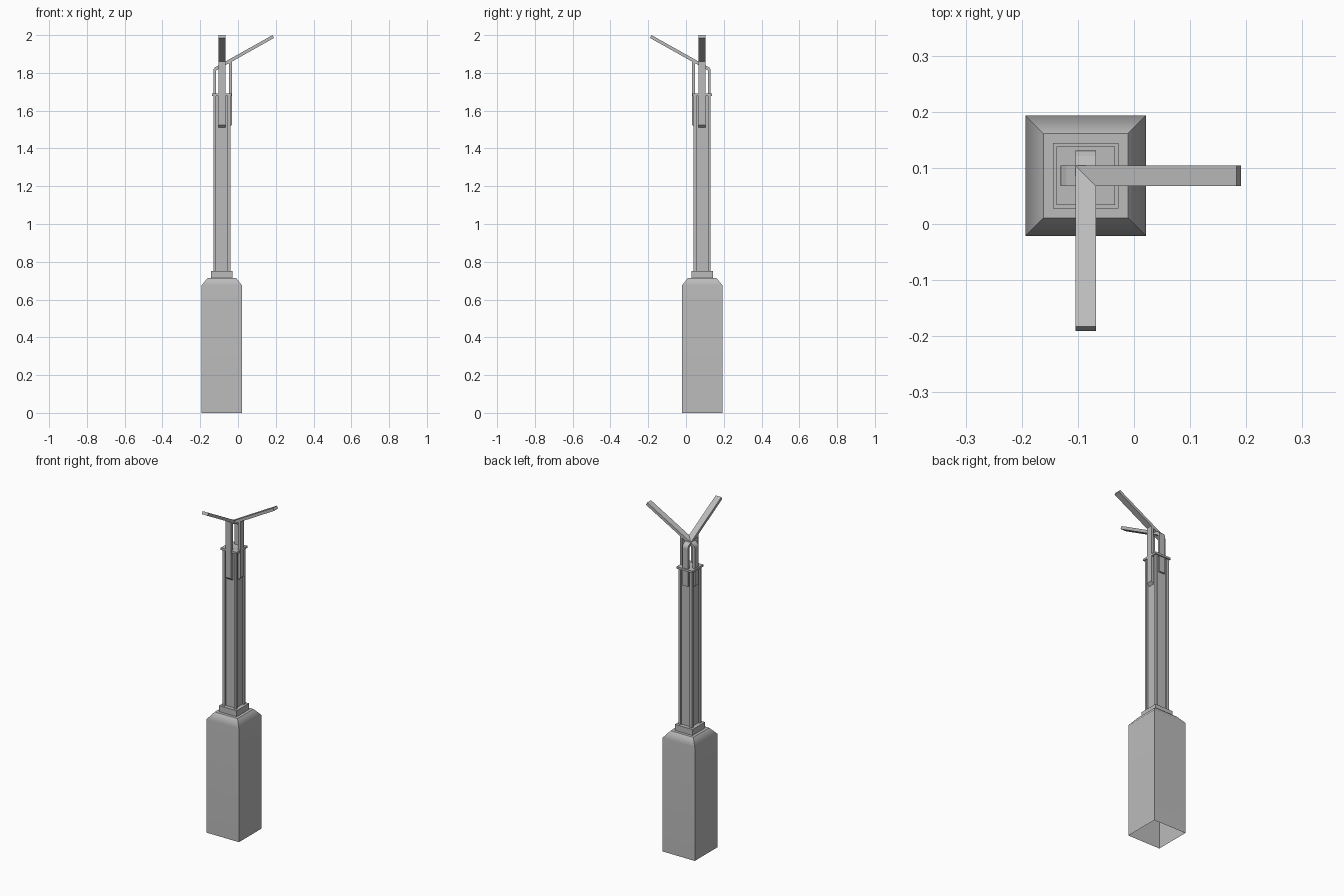
import bpy, bmesh, math
from mathutils import Matrix, Vector

cube = bpy.data.objects.get("Cube")
if cube:
    bpy.data.objects.remove(cube, do_unlink=True)

AXIS = Vector((-0.086, 0.086, 0))   # centre line of the post

grey = bpy.data.materials.new("plain grey")
grey.use_nodes = True
grey.diffuse_color = (0.5, 0.5, 0.5, 1)
grey.node_tree.nodes["Principled BSDF"].inputs["Base Color"].default_value = (0.5, 0.5, 0.5, 1)


def finish(name, bm):
    bmesh.ops.recalc_face_normals(bm, faces=bm.faces)
    mesh = bpy.data.meshes.new(name)
    bm.to_mesh(mesh)
    bm.free()
    mesh.materials.append(grey)
    obj = bpy.data.objects.new(name, mesh)
    obj.location = AXIS
    bpy.context.collection.objects.link(obj)
    return obj


def prism(name, outline, direction, matrix=Matrix()):
    """Extrude a closed outline of 3D points along a direction."""
    bm = bmesh.new()
    face = bm.faces.new([bm.verts.new(p) for p in outline])
    new = bmesh.ops.extrude_face_region(bm, geom=[face], use_keep_orig=True)["geom"]
    bmesh.ops.translate(bm, vec=direction,
                        verts=[v for v in new if isinstance(v, bmesh.types.BMVert)])
    bm.transform(matrix)
    return finish(name, bm)


def square(h, z):
    return [(-h, -h, z), (h, -h, z), (h, h, z), (-h, h, z)]


# Base: open underneath, soft shoulder at the top
bm = bmesh.new()
rings = [[bm.verts.new(p) for p in square(h, z)]
         for h, z in ((0.107, 0), (0.107, 0.675), (0.075, 0.715))]
for low, high in zip(rings, rings[1:]):
    for i in range(4):
        j = (i + 1) % 4
        bm.faces.new((low[i], low[j], high[j], high[i]))
bm.faces.new(rings[-1])
base = finish("base", bm)
bpy.context.view_layer.objects.active = base
base.select_set(True)
bpy.ops.object.shade_smooth_by_angle(angle=math.radians(45))
base.modifiers.new("soft shoulder", "WEIGHTED_NORMAL").keep_sharp = True

# Collar and cap plates
prism("collar", square(0.058, 0.715), (0, 0, 0.036))
prism("cap", square(0.052, 1.678), (0, 0, 0.012))

# Shaft: square section with a shallow groove down each side
H, G, D = 0.045, 0.030, 0.035
quarter = [(H, G), (H, H), (G, H), (G, D), (-G, D)]
section = []
for k in range(4):
    turn = Matrix.Rotation(k * math.pi / 2, 3, "Z")
    start = [(D, G)] + quarter[:-1]
    section += [turn @ Vector((x, y, 0.74)) for x, y in start]
prism("shaft", section, (0, 0, 0.945))

# Two bracket arms: a sloped beam, a bent rear strap and a front strut
W = 0.0185
SLOPE = 0.56


def top(u):
    return 2.0 - (0.269 - u) * SLOPE


beam = [(-0.045, 1.585), (-0.045, 1.812), (-0.042, 1.822), (-0.035, top(-0.035)),
        (0.269, 2.0), (0.277, 1.985), (-0.030, top(-0.030) - 0.0195), (-0.030, 1.585)]
strut = [(0.038, 1.51), (0.054, 1.525), (0.054, top(0.054) - 0.015),
         (0.038, top(0.038) - 0.015)]
for side, angle in (("left", 0), ("front", -math.pi / 2)):
    turn = Matrix.Rotation(angle, 4, "Z")
    for part, profile in (("arm", beam), ("strut", strut)):
        prism(f"{side}_{part}", [(u, -W, z) for u, z in profile], (0, 2 * W, 0), turn)
